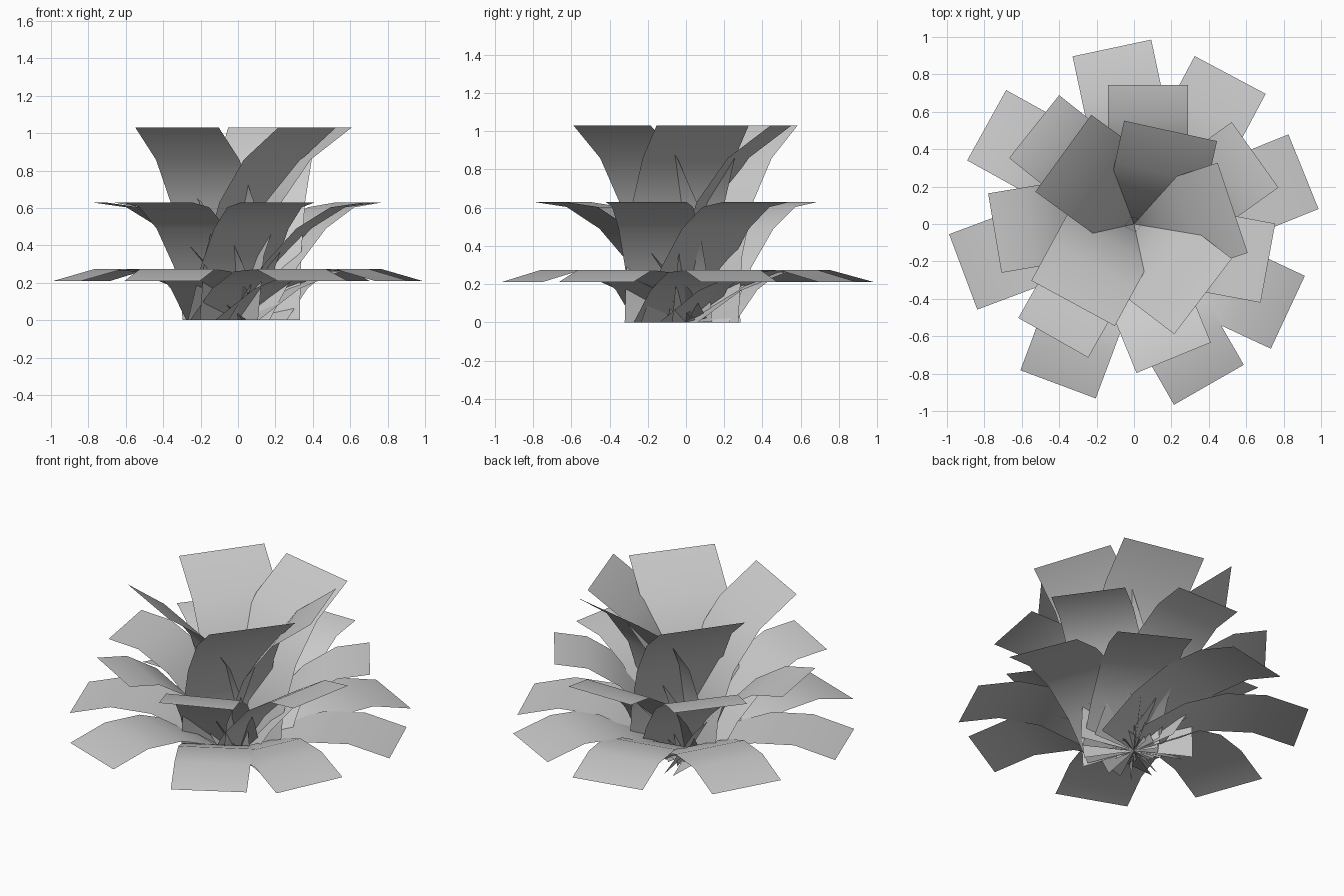
import bpy
from math import radians, cos, sin

if "Cube" in bpy.data.objects:
    bpy.data.objects.remove(bpy.data.objects["Cube"])

SEGMENTS = 4


def bezier(t, bend, tip):
    # arching leaf profile (radius, height) starting at the root
    return [2 * t * (1 - t) * b + t * t * e for b, e in zip(bend, tip)]


def leaf(name, angle, bend, tip, sides):
    # flat-section strip swept along the arch, turned around the plant's axis
    c, s = cos(radians(angle)), sin(radians(angle))
    verts = []
    for i in range(SEGMENTS + 1):
        r, z = bezier(i / SEGMENTS, bend, tip)
        for v in sides:
            verts.append((r * c - v * s, r * s + v * c, z))
    faces = [(2 * i, 2 * i + 2, 2 * i + 3, 2 * i + 1) for i in range(SEGMENTS)]
    mesh = bpy.data.meshes.new(name)
    mesh.from_pydata(verts, [], faces)
    mesh.polygons.foreach_set("use_smooth", [True] * len(faces))
    obj = bpy.data.objects.new(name, mesh)
    bpy.context.collection.objects.link(obj)


# ring name, bend point, tip point, side offsets, leaf directions
rings = [
    ("outer_leaf", (0.47, 0.415), (0.945, 0.21), (-0.295, 0.135),
     (22, 62, 102, 151, 200.5, 249.5, 299.8, 335)),
    ("middle_leaf", (0.37, 0.665), (0.742, 0.63), (-0.29, 0.14),
     (35.5, 90, 141.5, 189.5, 240.4, 292.3, 349.5)),
    ("inner_leaf", (0.0, 0.745), (0.528, 1.03), (-0.338, 0.17),
     (18.4, 77.6, 144, 241.5, 322.7)),
]
for name, bend, tip, sides, angles in rings:
    for i, a in enumerate(angles):
        leaf(f"{name}_{i + 1}", a, bend, tip, sides)
